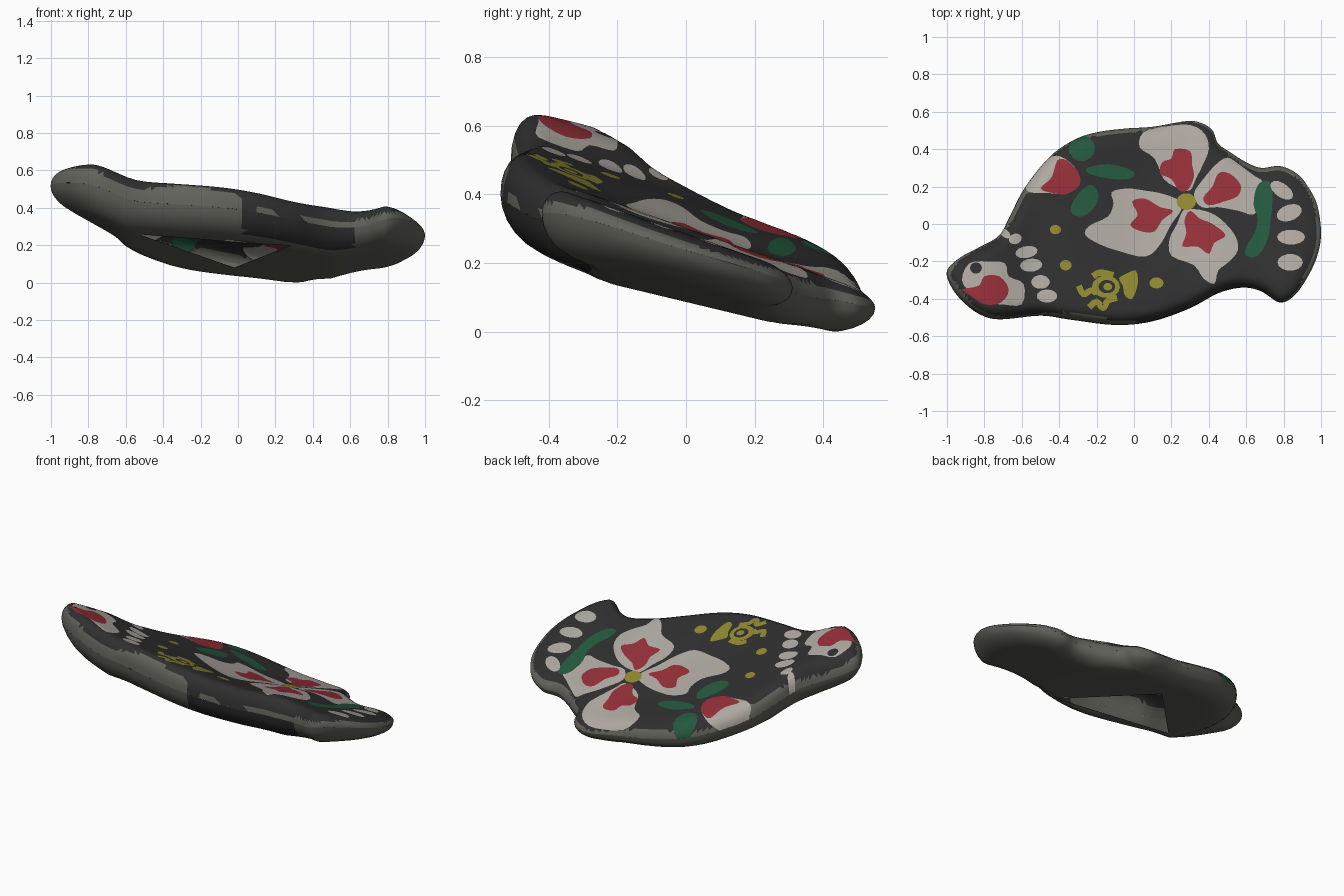
import bpy, math
from mathutils import Vector
from mathutils.geometry import delaunay_2d_cdt

if "Cube" in bpy.data.objects:
    bpy.data.objects.remove(bpy.data.objects["Cube"])

def lin(*rgb):
    return [((c / 255 + 0.055) / 1.055) ** 2.4 for c in rgb] + [1.0]

COLOURS = {"charcoal": lin(47, 47, 47), "stone_grey": lin(97, 98, 90), "off_white": lin(174, 168, 160),
           "red": lin(148, 47, 56), "green": lin(36, 88, 62), "mustard": lin(143, 136, 48)}
NAMES = list(COLOURS)
MATS = []
for n, c in COLOURS.items():
    MATS.append(bpy.data.materials.new(n))
    MATS[-1].diffuse_color = c

def smooth(pts, steps=3, closed=True):
    """Catmull-Rom curve through the points."""
    n, out = len(pts), []
    for i in range(n if closed else n - 1):
        if closed:
            a, b, c, d = [pts[(i + k) % n] for k in (-1, 0, 1, 2)]
        else:
            a, b, c, d = [pts[min(max(i + k, 0), n - 1)] for k in (-1, 0, 1, 2)]
        for s in range(steps):
            t = s / steps
            out.append(tuple(0.5 * (2 * q + (r - p) * t + (2 * p - 5 * q + 4 * r - u) * t * t
                                    + (3 * q - p - 3 * r + u) * t ** 3)
                             for p, q, r, u in zip(a, b, c, d)))
    return out if closed else out + [pts[-1]]

def inside(p, poly):
    x, y = p
    hit = False
    x1, y1 = poly[-1]
    for x2, y2 in poly:
        if (y1 > y) != (y2 > y) and x < (x2 - x1) * (y - y1) / (y2 - y1) + x1:
            hit = not hit
        x1, y1 = x2, y2
    return hit

PAINT = []

def add_poly(colour, poly):
    xs, ys = zip(*poly)
    PAINT.append((NAMES.index(colour), poly, min(xs), max(xs), min(ys), max(ys)))

def blob(colour, pts):
    add_poly(colour, smooth(pts))

def spot(colour, x, y, rx, ry, deg=0):
    a = math.radians(deg)
    ring = [(rx * math.cos(i * math.tau / 14), ry * math.sin(i * math.tau / 14)) for i in range(14)]
    add_poly(colour, [(x + u * math.cos(a) - v * math.sin(a), y + u * math.sin(a) + v * math.cos(a))
                      for u, v in ring])

def stroke(colour, pts, w):
    p = [Vector(q) for q in smooth(pts, 4, False)]
    left, right = [], []
    for i, q in enumerate(p):
        t = (p[min(i + 1, len(p) - 1)] - p[max(i - 1, 0)]).normalized() * w / 2
        left.append((q.x - t.y, q.y + t.x))
        right.append((q.x + t.y, q.y - t.x))
    add_poly(colour, left + right[::-1])

# outline of the fish seen from above
OUTLINE = smooth([(-1, -.25), (-.98, -.33), (-.92, -.41), (-.83, -.48), (-.72, -.51), (-.5, -.49),
                  (-.35, -.51), (-.1, -.54), (.1, -.52), (.3, -.45), (.45, -.37), (.58, -.34),
                  (.68, -.36), (.78, -.42), (.86, -.38), (.93, -.28), (.98, -.17), (1, -.05),
                  (.98, .1), (.93, .2), (.87, .27), (.78, .31), (.68, .3), (.6, .33), (.52, .38),
                  (.45, .43), (.42, .5), (.36, .54), (.28, .55), (.1, .52), (-.05, .51), (-.2, .49),
                  (-.32, .45), (-.45, .36), (-.58, .2), (-.66, .05), (-.72, -.06), (-.82, -.12),
                  (-.93, -.18)], 5)
# flower petals
blob("off_white", [(.24, .19), (.16, .24), (.11, .35), (.03, .41), (.05, .49), (.16, .52), (.3, .53),
                   (.38, .48), (.4, .4), (.37, .32), (.33, .24), (.3, .18)])
blob("off_white", [(.32, .16), (.37, .24), (.44, .32), (.5, .355), (.56, .32), (.64, .26), (.69, .22),
                   (.67, .12), (.64, .05), (.56, .07), (.45, .09), (.36, .09)])
blob("off_white", [(.3, .08), (.38, .07), (.46, .03), (.54, -.06), (.555, -.14), (.51, -.2), (.45, -.25),
                   (.43, -.32), (.37, -.29), (.32, -.22), (.2, -.17), (.19, -.08), (.23, 0), (.26, .07)])
blob("off_white", [(.25, .12), (.16, .16), (.05, .18), (-.04, .19), (-.12, .17), (-.11, .11), (-.14, .04),
                   (-.24, -.01), (-.26, -.06), (-.18, -.11), (-.08, -.145), (.06, -.175), (.14, -.11),
                   (.2, 0), (.25, .07)])
# red petal hearts and yellow centre
blob("red", [(.24, .18), (.2, .24), (.14, .27), (.15, .33), (.2, .35), (.22, .4), (.3, .39), (.31, .32),
             (.32, .25), (.285, .18)])
blob("red", [(.37, .14), (.42, .2), (.45, .27), (.51, .27), (.57, .21), (.555, .15), (.48, .12), (.4, .1)])
blob("red", [(.3, .07), (.35, .03), (.42, 0), (.49, -.06), (.43, -.1), (.4, -.16), (.34, -.12),
             (.26, -.12), (.28, -.05), (.27, .02)])
blob("red", [(.21, .07), (.14, .09), (.06, .135), (-.01, .12), (.02, .05), (-.02, -.005), (.04, -.04),
             (.11, -.04), (.15, .02)])
spot("mustard", .28, .12, .052, .045)
# bud and leaves
blob("off_white", [(-.44, .36), (-.53, .28), (-.575, .21), (-.56, .17), (-.45, .165), (-.36, .16),
                   (-.3, .21), (-.3, .28), (-.37, .35)])
blob("red", [(-.41, .34), (-.36, .34), (-.3, .28), (-.29, .21), (-.36, .16), (-.43, .165), (-.5, .19),
             (-.44, .25)])
spot("green", -.28, .405, .07, .07)
blob("green", [(-.25, .3), (-.13, .32), (0, .28), (-.03, .24), (-.15, .245), (-.24, .27)])
blob("green", [(-.34, .07), (-.3, .16), (-.23, .21), (-.19, .16), (-.21, .09), (-.28, .04)])
# tail band
blob("green", [(.68, .225), (.73, .22), (.74, .13), (.73, .02), (.715, -.08), (.66, -.17), (.6, -.17),
               (.6, -.12), (.645, -.05), (.66, .03), (.64, .1), (.65, .18)])
# face patch, cheek and eye
blob("off_white", [(-.92, -.3), (-.88, -.21), (-.78, -.2), (-.69, -.21), (-.67, -.28), (-.59, -.32),
                   (-.6, -.43), (-.7, -.43), (-.78, -.42), (-.87, -.37)])
blob("red", [(-.92, -.35), (-.83, -.33), (-.8, -.28), (-.72, -.28), (-.67, -.35), (-.71, -.42),
             (-.8, -.43), (-.88, -.38)])
spot("charcoal", -.845, -.235, .032, .03)
# white tail-fin and gill spots
for s in [(.79, .18, .07, .037, -35), (.83, .06, .07, .043, 20), (.84, -.07, .075, .04, 0),
          (.835, -.205, .068, .045, 0), (-.69, -.05, .035, .02, -40), (-.635, -.08, .035, .028, 20),
          (-.575, -.15, .06, .032, 10), (-.55, -.22, .06, .035, 5), (-.5, -.31, .05, .037, 0),
          (-.465, -.385, .055, .035, 0)]:
    spot("off_white", *s)
# yellow dots and curled vine
for s in [(-.42, -.03, .03, .025), (-.365, -.22, .032, .028), (.12, -.315, .038, .03), (-.15, -.335, .075, .06)]:
    spot("mustard", *s)
spot("charcoal", -.145, -.335, .045, .036)
spot("mustard", -.14, -.335, .024, .02)
blob("mustard", [(-.08, -.29), (-.04, -.265), (.01, -.25), (.02, -.32), (-.01, -.4), (-.05, -.38), (-.06, -.33)])
stroke("mustard", [(-.22, -.28), (-.18, -.26), (-.11, -.275)], .035)
stroke("mustard", [(-.295, -.33), (-.27, -.375), (-.23, -.355), (-.2, -.37)], .033)
stroke("mustard", [(-.24, -.445), (-.2, -.415), (-.165, -.45), (-.14, -.41), (-.09, -.395)], .033)

def edge_distance(p):
    best = 9.0
    x1, y1 = OUTLINE[-1]
    for x2, y2 in OUTLINE:
        dx, dy = x2 - x1, y2 - y1
        t = max(0, min(1, ((p[0] - x1) * dx + (p[1] - y1) * dy) / (dx * dx + dy * dy)))
        best = min(best, math.hypot(p[0] - x1 - t * dx, p[1] - y1 - t * dy))
        x1, y1 = x2, y2
    return best

def ramp(v, a, b):
    t = max(0, min(1, (v - a) / (b - a)))
    return t * t * (3 - 2 * t)

def top_z(x, y):
    z = .338 - .12 * x - .35 * y + .055 * ramp(-x, .52, .8) + .025 * ramp(x, .25, .5) + .03 * ramp(x, .6, .9)
    return z - .025 * math.exp(-((x - .03) / .2) ** 2) * ramp(y, -.4, -.1) * ramp(-y, -.45, -.2) \
        + .015 * ramp(y, .1, .4) * ramp(-x, -.1, .3)

def bottom_z(x, y):
    z = .135 - .09 * x - .24 * y + .35 * max(0, -x - .6) + .24 * max(0, x - .5)
    return max(z, .003)

def roundness(d, w):
    return math.sqrt(max(0, 1 - (1 - min(d / w, 1)) ** 2))

HOLE = [(-.53, -.33), (.28, -.36), (-.02, .22)]

def build(name, w, loops, upper):
    """Triangulate the outline with cut-in loops, then lift it into a rounded shell."""
    pts, edges = [], []
    for loop in [OUTLINE] + loops:
        k, n = len(pts), len(loop)
        pts += [Vector(p) for p in loop]
        edges += [(k + i, k + (i + 1) % n) for i in range(n)]
    n = len(OUTLINE)
    for i in range(n):  # rings that follow the rounded rim
        t = Vector(OUTLINE[(i + 1) % n]) - Vector(OUTLINE[i - 1])
        nrm = Vector((-t.y, t.x)).normalized()
        for a in (15, 30, 45, 60, 75, 90):
            d = w * (1 - math.cos(math.radians(a)))
            q = Vector(OUTLINE[i]) + nrm * d
            if inside(q, OUTLINE) and edge_distance(q) > d * .9:
                pts.append(q)
    for i in range(-20, 21):  # inner grid
        for j in range(-11, 12):
            q = Vector((i * .05 + .001, j * .05 + .002))
            if inside(q, OUTLINE) and edge_distance(q) > w + .015:
                pts.append(q)
    res = delaunay_2d_cdt(pts, edges, [], 0, 1e-5)
    flat, dist = res[0], [edge_distance(p) for p in res[0]]
    verts, faces, mats = [], [], []
    for p, d in zip(flat, dist):
        hi, lo = top_z(*p), bottom_z(*p)
        mid = lo + (hi - lo) * (.5 + .25 * max(0, p.y) + .2 * ramp(p.x, .7, 1))
        verts.append((p.x, p.y, mid + ((hi if upper else lo) - mid) * roundness(d, w)))
    for f in res[2]:
        c = sum((flat[i] for i in f), Vector((0, 0))) / len(f)
        if not inside(c, OUTLINE) or (not upper and inside(c, HOLE)):
            continue
        # bare grey stone underneath and in a worn band round the rim
        r = sum(roundness(dist[i], w) for i in f) / len(f)
        limit = .55 + .2 * math.sin(9 * c.x + 5 * c.y) + (.12 if c.y < -.3 and c.x < .03 else 0)
        dark_side = .03 < c.x < .62 and c.y < 0
        if dark_side:
            limit = .3 if .1 < c.x < .2 or c.x > .35 else 0
        if upper:
            m = 1 if r < limit else 0
            for k, poly, x0, x1, y0, y1 in PAINT:
                if x0 < c.x < x1 and y0 < c.y < y1 and inside(c, poly):
                    m = k
        else:
            m = 0 if dark_side and r < .85 else 1
        faces.append(tuple(f) if upper else tuple(reversed(f)))
        mats.append(m)
    me = bpy.data.meshes.new(name)
    me.from_pydata(verts, [], faces)
    for m in MATS:
        me.materials.append(m)
    me.polygons.foreach_set("material_index", mats)
    me.polygons.foreach_set("use_smooth", [True] * len(mats))
    me.update()
    ob = bpy.data.objects.new(name, me)
    bpy.context.collection.objects.link(ob)
    return ob

# painted upper shell and open underside
parts = [build("painted_top", .08, [p[1] for p in PAINT], True),
         build("underside", .13, [HOLE], False)]
low = min(v.co.z for ob in parts for v in ob.data.vertices)
for ob in parts:
    for v in ob.data.vertices:
        v.co.z -= low

for m in bpy.data.materials:
    if m.users and not m.is_grease_pencil:
        m.use_nodes = True
        m.node_tree.nodes["Principled BSDF"].inputs["Base Color"].default_value = m.diffuse_color
